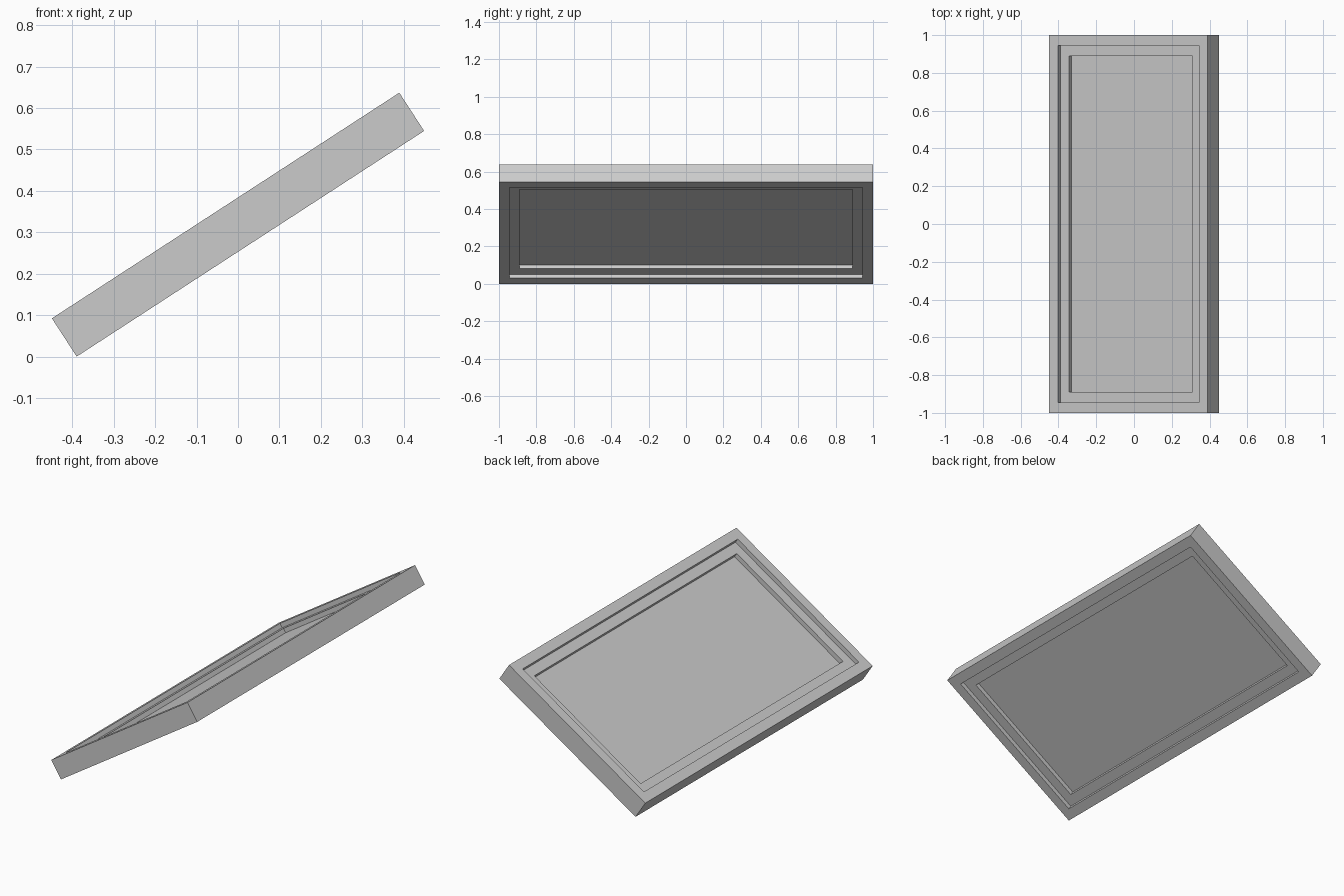
import bpy, bmesh, math
from mathutils import Matrix

if "Cube" in bpy.data.objects:
    bpy.data.objects.remove(bpy.data.objects["Cube"])

LENGTH, WIDTH, THICK = 2.0, 1.0, 0.11
STEP_INSET, STEP_DEPTH = 0.055, 0.025
TILT = math.radians(33)

grey = bpy.data.materials.new("grey")
grey.diffuse_color = (0.6, 0.6, 0.6, 1)
grey.use_nodes = True
grey.node_tree.nodes["Principled BSDF"].inputs["Base Color"].default_value = grey.diffuse_color

# Flat slab
bm = bmesh.new()
bmesh.ops.create_cube(bm, size=1, matrix=Matrix.Diagonal((WIDTH, LENGTH, THICK, 1)))
bm.normal_update()

# Two stepped recesses on both broad faces
for panel in [f for f in bm.faces if abs(f.normal.z) > 0.9]:
    inward = -panel.normal.copy()
    for _ in range(2):
        bmesh.ops.inset_region(bm, faces=[panel], thickness=STEP_INSET, use_even_offset=True)
        # Zero-width ring becomes the vertical wall of the step
        bmesh.ops.inset_region(bm, faces=[panel], thickness=0.0)
        bmesh.ops.translate(bm, verts=panel.verts, vec=inward * STEP_DEPTH)
bmesh.ops.recalc_face_normals(bm, faces=bm.faces)

# Tilt so the right side rises, then rest the lower edge on the ground
bmesh.ops.rotate(bm, verts=bm.verts, cent=(0, 0, 0), matrix=Matrix.Rotation(-TILT, 3, 'Y'))
lowest = min(v.co.z for v in bm.verts)
bmesh.ops.translate(bm, verts=bm.verts, vec=(0, 0, -lowest))

mesh = bpy.data.meshes.new("tilted_panel")
bm.to_mesh(mesh)
bm.free()
mesh.materials.append(grey)
bpy.context.collection.objects.link(bpy.data.objects.new("tilted_panel", mesh))
